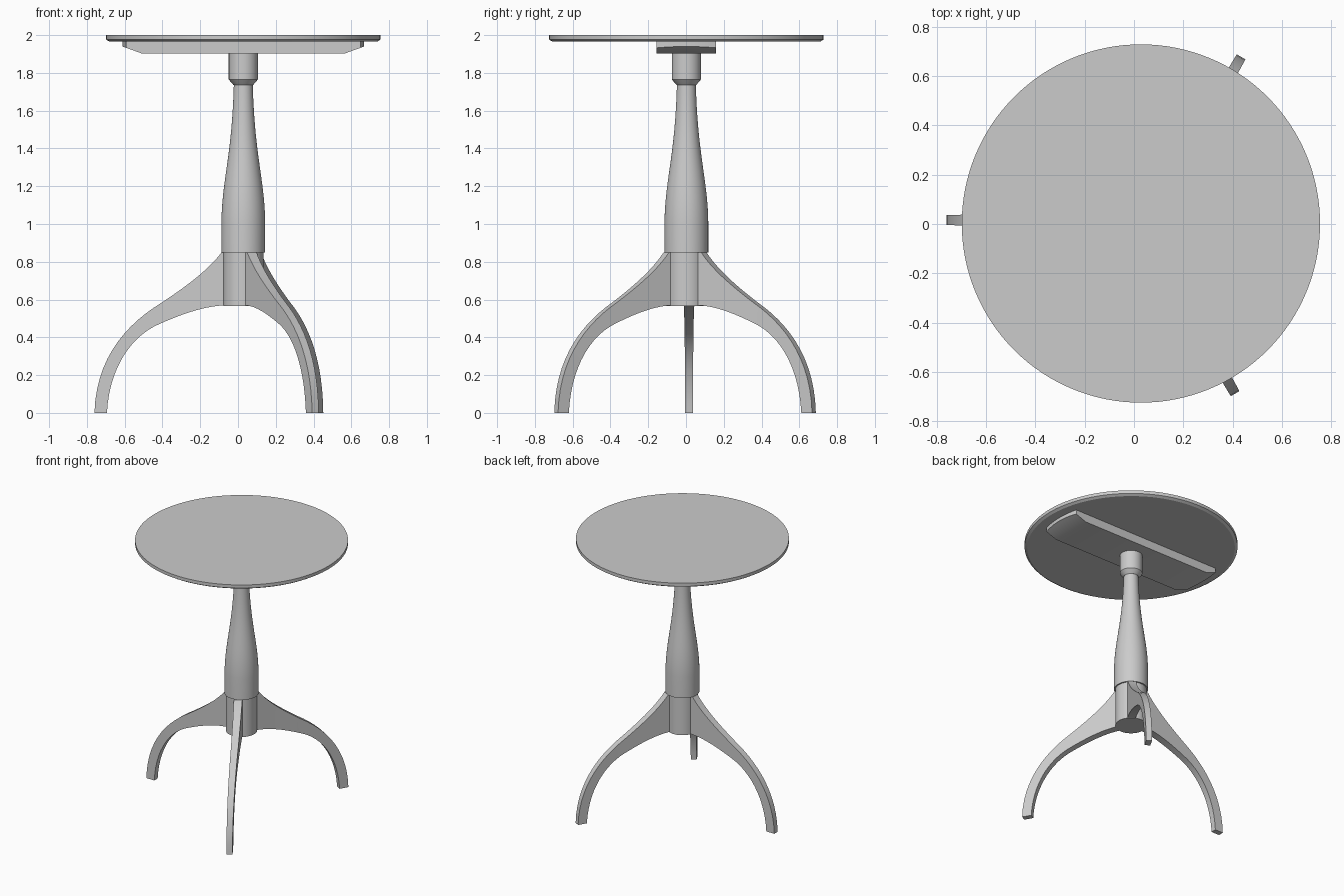
import bpy, bmesh, math
from mathutils import Vector, Matrix
from mathutils.geometry import interpolate_bezier

if "Cube" in bpy.data.objects:
    bpy.data.objects.remove(bpy.data.objects["Cube"], do_unlink=True)

CENTRE = Vector((0.028, 0.002, 0))
GREY = (0.6, 0.6, 0.6, 1)
mat = bpy.data.materials.new("plain grey")
mat.use_nodes = True
mat.diffuse_color = GREY
mat.node_tree.nodes["Principled BSDF"].inputs["Base Color"].default_value = GREY


def finish(bm, name, turn=0.0):
    """Turn a bmesh into a shaded object on the table axis."""
    bmesh.ops.recalc_face_normals(bm, faces=bm.faces)
    me = bpy.data.meshes.new(name)
    bm.to_mesh(me)
    bm.free()
    me.materials.append(mat)
    ob = bpy.data.objects.new(name, me)
    bpy.context.collection.objects.link(ob)
    ob.location = CENTRE
    ob.rotation_euler.z = turn
    bpy.ops.object.select_all(action='DESELECT')
    ob.select_set(True)
    bpy.context.view_layer.objects.active = ob
    bpy.ops.object.shade_smooth_by_angle(angle=math.radians(25))
    return ob


def lathe(name, profile, sides):
    """Revolve (radius, height) pairs and close both ends."""
    bm = bmesh.new()
    rings = []
    for r, z in profile:
        rings.append([bm.verts.new(Matrix.Rotation(math.tau * i / sides, 3, 'Z') @ Vector((r, 0, z)))
                      for i in range(sides)])
    for a, b in zip(rings, rings[1:]):
        for i in range(sides):
            j = (i + 1) % sides
            bm.faces.new((a[i], a[j], b[j], b[i]))
    bm.faces.new(rings[0])
    bm.faces.new(rings[-1])
    return finish(bm, name)


def curve(*points, steps=14):
    """Sample one cubic segment given by four points in the XZ plane."""
    p = [Vector((x, 0, z)) for x, z in points]
    return interpolate_bezier(p[0], p[1], p[2], p[3], steps)


# Round top with a chamfered lower rim
lathe("table_top", [(0.708, 1.965), (0.726, 1.976), (0.726, 2.0)], 128)

# Turned column: hub, swelling shaft and collar
lathe("column_hub", [(0.106, 0.567), (0.106, 0.86)], 48)
taper = curve((0.116, 1.01), (0.112, 1.24), (0.06, 1.36), (0.05, 1.74), steps=20)
lathe("column_shaft", [(0.116, 0.85)] + [(p.x, p.z) for p in taper], 48)
lathe("column_collar", [(0.051, 1.735), (0.054, 1.738), (0.077, 1.765), (0.077, 1.903)], 48)

# Batten under the top: arc ends, undersides cut at a slope
bm = bmesh.new()
reach, half = 0.64, 0.158
spread = math.asin(half / reach)
outline = []
for start in (0, math.pi):
    for i in range(13):
        a = start + spread * (i / 6 - 1)
        outline.append(bm.verts.new((reach * math.cos(a), reach * math.sin(a), 1.902)))
base = bm.faces.new(outline)
ext = bmesh.ops.extrude_face_region(bm, geom=[base])
bmesh.ops.translate(bm, vec=(0, 0, 0.064), verts=[v for v in ext["geom"] if isinstance(v, bmesh.types.BMVert)])
for side in (-1, 1):
    cut = bmesh.ops.bisect_plane(bm, geom=bm.verts[:] + bm.edges[:] + bm.faces[:],
                                 plane_co=(side * 0.535, 0, 1.902),
                                 plane_no=(side * 0.36, 0, -1), clear_outer=True)
    rim = [e for e in cut["geom_cut"] if isinstance(e, bmesh.types.BMEdge)]
    open_edges = [e for e in bm.edges if e.is_boundary]
    bmesh.ops.holes_fill(bm, edges=open_edges or rim, sides=0)
finish(bm, "top_batten")

# Three curved legs, tapering in width towards the foot
upper = (curve((0.115, 0.85), (0.185, 0.755), (0.31, 0.665), (0.43, 0.585))
         + curve((0.43, 0.585), (0.62, 0.47), (0.78, 0.29), (0.788, 0))[1:])
lower = (curve((0.08, 0.57), (0.2, 0.57), (0.33, 0.52), (0.43, 0.477))
         + curve((0.43, 0.477), (0.6, 0.41), (0.71, 0.23), (0.722, 0))[1:])
upper.insert(0, Vector((0.04, 0, 0.85)))
lower.insert(0, Vector((0.04, 0, 0.57)))
for name, degrees in (("right_leg", 180), ("back_left_leg", 60), ("front_left_leg", -60)):
    bm = bmesh.new()
    sections = []
    for i, (u, l) in enumerate(zip(upper, lower)):
        w = 0.029 - 0.009 * i / (len(upper) - 1)
        sections.append([bm.verts.new((p.x, y - 0.014, p.z))
                         for p, y in ((u, -w), (u, w), (l, w), (l, -w))])
    for a, b in zip(sections, sections[1:]):
        for i in range(4):
            j = (i + 1) % 4
            bm.faces.new((a[i], a[j], b[j], b[i]))
    bm.faces.new(sections[0])
    bm.faces.new(sections[-1])
    finish(bm, name, math.radians(degrees))
